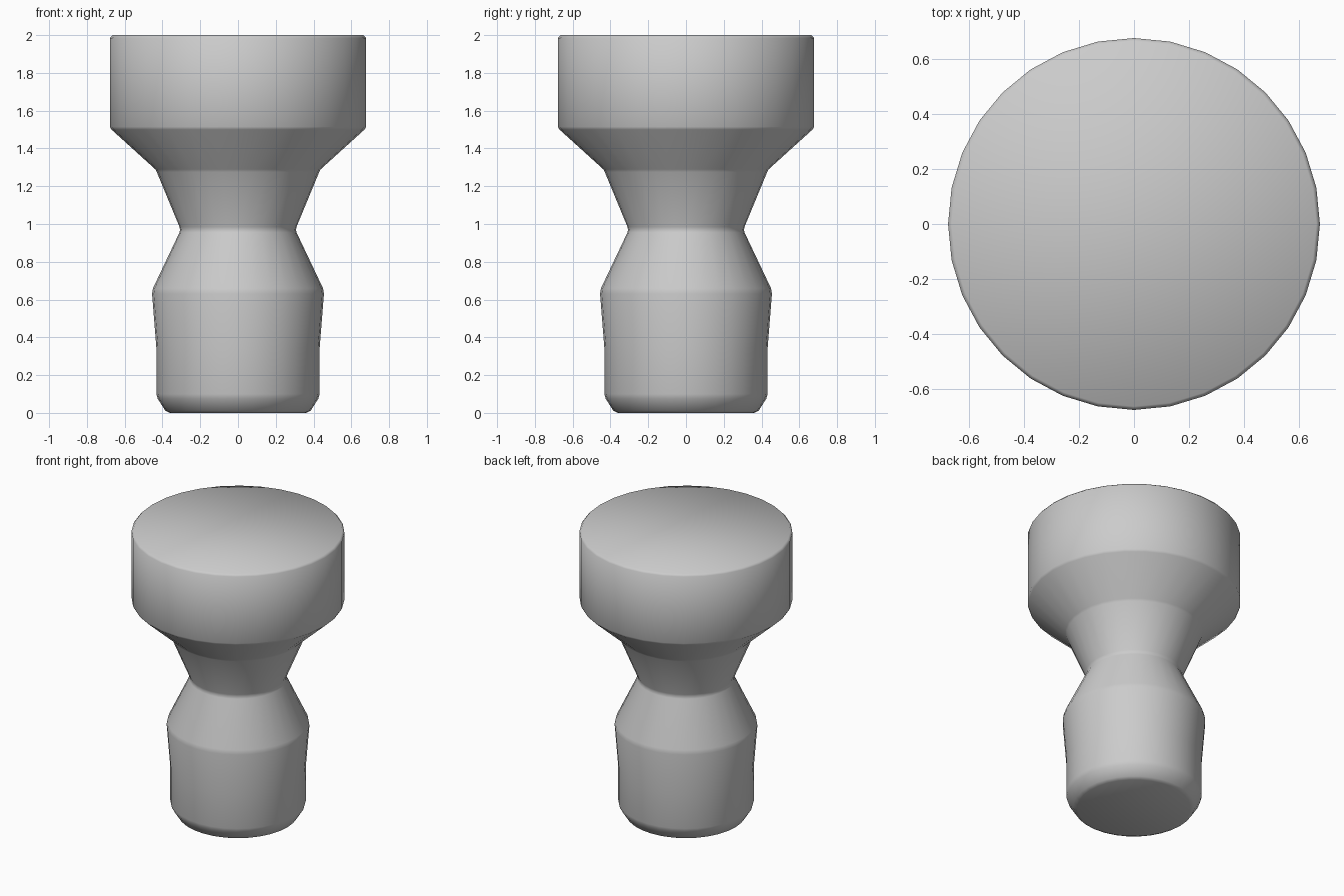
import bpy
import bmesh
import math

SIDES = 32

old = bpy.data.objects.get("Cube")
if old:
    bpy.data.objects.remove(old, do_unlink=True)

# Plain grey material
grey = bpy.data.materials.new("light_grey")
grey.use_nodes = True
colour = (0.6, 0.6, 0.6, 1)
grey.diffuse_color = colour
grey.node_tree.nodes["Principled BSDF"].inputs["Base Color"].default_value = colour

# Outline from the base up to the top rim: (radius, height)
profile = [
    (0.36, 0), (0.385, 0.012), (0.425, 0.075), (0.432, 0.1),  # rounded foot
    (0.432, 0.34), (0.455, 0.63), (0.45, 0.66),               # plug body
    (0.31, 0.955), (0.307, 0.97), (0.31, 0.985),              # waist
    (0.43, 1.275), (0.438, 1.29),                             # flared neck
    (0.67, 1.5), (0.678, 1.515),                              # head underside
    (0.678, 1.985), (0.665, 2),                               # head and rim
]

# Turn the outline around the vertical axis
bm = bmesh.new()
rings = []
for radius, height in profile:
    ring = []
    for i in range(SIDES):
        a = math.tau * i / SIDES
        ring.append(bm.verts.new((radius * math.cos(a), radius * math.sin(a), height)))
    rings.append(ring)
for low, high in zip(rings, rings[1:]):
    for i in range(SIDES):
        j = (i + 1) % SIDES
        bm.faces.new((low[i], low[j], high[j], high[i]))

# Flat end caps
bm.faces.new(rings[0][::-1])
bm.faces.new(rings[-1])
for face in bm.faces:
    face.smooth = True

mesh = bpy.data.meshes.new("stopper")
bm.to_mesh(mesh)
bm.free()
mesh.materials.append(grey)
stopper = bpy.data.objects.new("stopper", mesh)
bpy.context.collection.objects.link(stopper)
